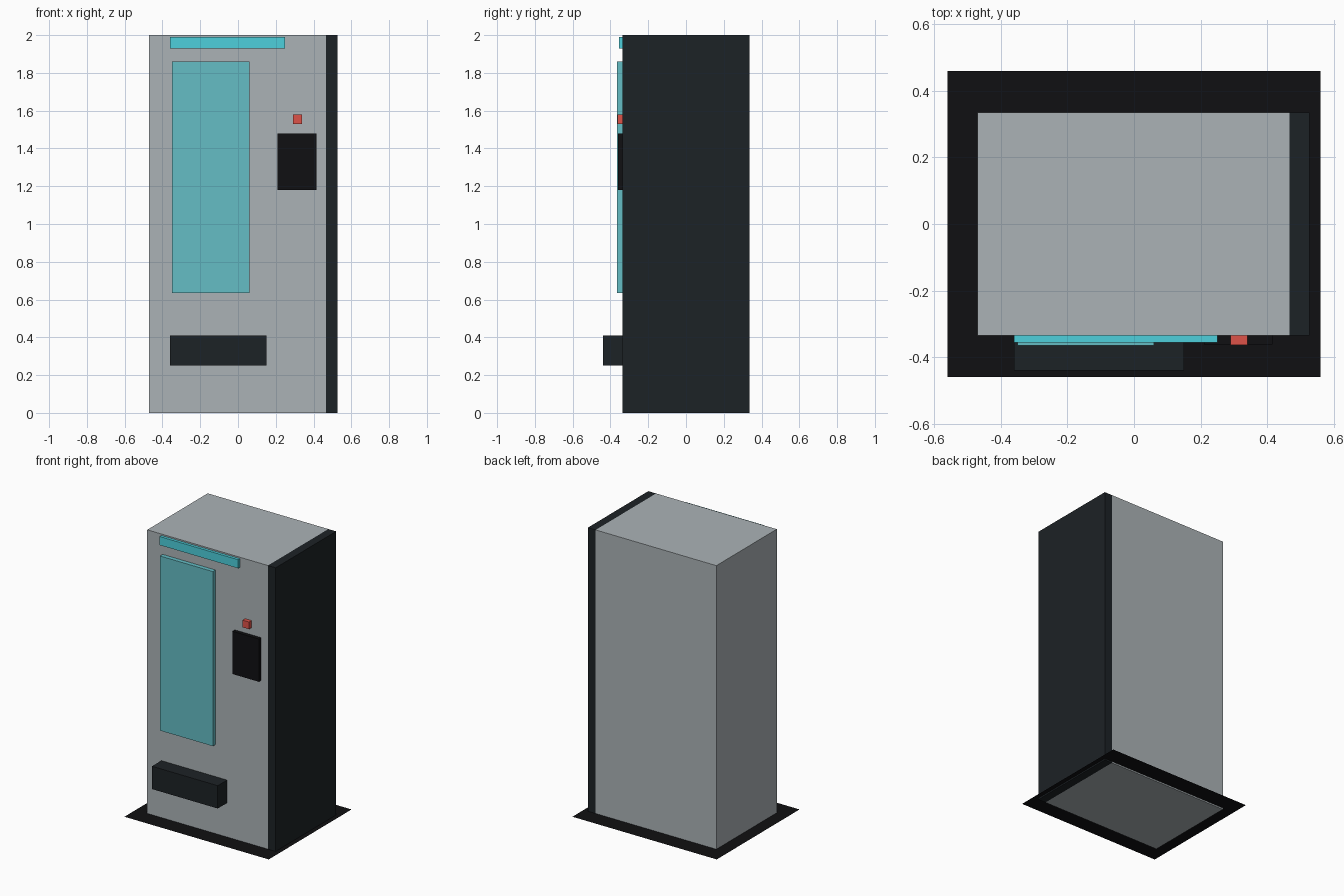
import bpy
import bmesh
from mathutils import Vector

cube = bpy.data.objects.get("Cube")
if cube:
    bpy.data.objects.remove(cube, do_unlink=True)


def make_material(name, rgb):
    mat = bpy.data.materials.new(name)
    mat.use_nodes = True
    color = (*rgb, 1)
    mat.diffuse_color = color
    shader = next(n for n in mat.node_tree.nodes if n.type == "BSDF_PRINCIPLED")
    shader.inputs["Base Color"].default_value = color
    return mat


def add_object(name, bm, mat):
    mesh = bpy.data.meshes.new(name)
    bm.to_mesh(mesh)
    bm.free()
    mesh.materials.append(mat)
    obj = bpy.data.objects.new(name, mesh)
    bpy.context.collection.objects.link(obj)
    return obj


def add_box(name, x, y, z, mat):
    """Box spanning the given (low, high) range on each axis."""
    low, high = Vector((x[0], y[0], z[0])), Vector((x[1], y[1], z[1]))
    bm = bmesh.new()
    bmesh.ops.create_cube(bm, size=1)
    bmesh.ops.scale(bm, vec=high - low, verts=bm.verts)
    bmesh.ops.translate(bm, vec=(low + high) / 2, verts=bm.verts)
    return add_object(name, bm, mat)


grey = make_material("painted_grey", (0.41, 0.45, 0.47))
dark = make_material("dark_panel", (0.012, 0.016, 0.019))
black = make_material("black", (0.005, 0.005, 0.006))
glass = make_material("window_teal", (0.13, 0.51, 0.56))
cyan = make_material("sign_cyan", (0.075, 0.63, 0.72))
red = make_material("button_red", (0.73, 0.085, 0.065))

# Cabinet and its dark side panel
FRONT, BACK = -0.335, 0.335
HEIGHT = 2.0
add_box("cabinet", (-0.47, 0.467), (FRONT, BACK), (0, HEIGHT), grey)
add_box("side_panel", (0.467, 0.527), (FRONT, BACK), (0, HEIGHT), dark)

# Thin floor mat just above the cabinet's underside
mat_bm = bmesh.new()
bmesh.ops.create_grid(mat_bm, x_segments=1, y_segments=1, size=1)
bmesh.ops.scale(mat_bm, vec=(0.56, 0.459, 1), verts=mat_bm.verts)
bmesh.ops.translate(mat_bm, vec=(0, 0, 0.01), verts=mat_bm.verts)
add_object("floor_mat", mat_bm, black)

# Parts on the front: name, x range, z range, depth, material
front_parts = [
    ("sign_strip", (-0.36, 0.25), (1.93, 1.99), 0.02, cyan),
    ("display_window", (-0.35, 0.06), (0.635, 1.86), 0.03, glass),
    ("keypad", (0.21, 0.415), (1.18, 1.48), 0.026, black),
    ("button", (0.29, 0.34), (1.53, 1.58), 0.028, red),
    ("delivery_tray", (-0.36, 0.15), (0.25, 0.41), 0.104, dark),
]
for name, x, z, depth, mat in front_parts:
    add_box(name, x, (FRONT - depth, FRONT), z, mat)
